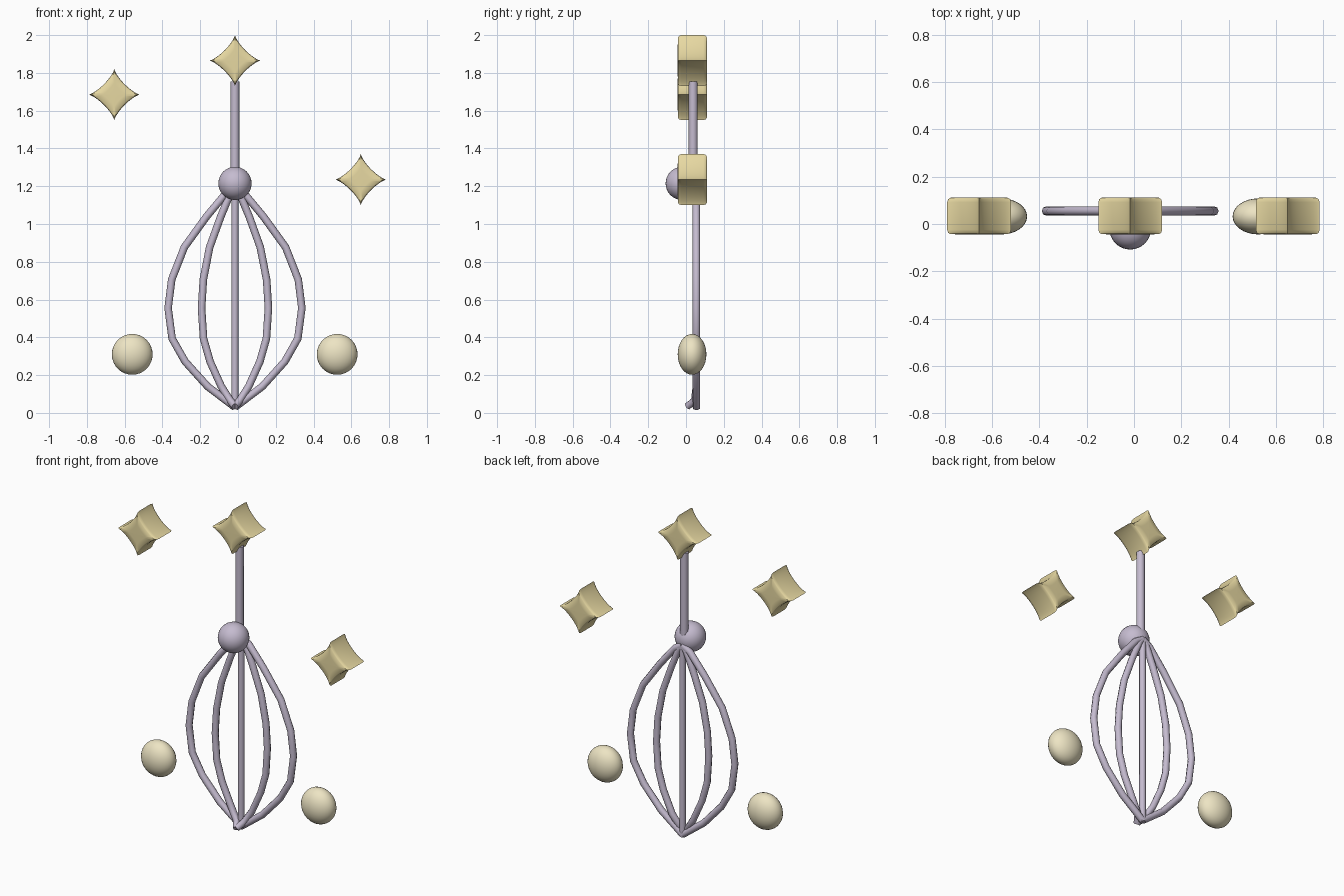
import bpy, bmesh, math

if "Cube" in bpy.data.objects:
    bpy.data.objects.remove(bpy.data.objects["Cube"])

CX = -0.016   # whisk axis
WY = 0.055    # wire plane


def material(name, color):
    m = bpy.data.materials.new(name)
    m.diffuse_color = (*color, 1)
    m.use_nodes = True
    m.node_tree.nodes["Principled BSDF"].inputs["Base Color"].default_value = m.diffuse_color
    return m


LILAC = material("lilac", (0.56, 0.50, 0.63))
GOLD = material("gold", (0.80, 0.69, 0.36))
CREAM = material("cream", (0.85, 0.78, 0.55))


def ball(name, loc, scale, mat):
    bpy.ops.mesh.primitive_uv_sphere_add(segments=32, ring_count=16, radius=1, location=loc)
    o = bpy.context.object
    o.name = name
    o.scale = scale
    bpy.ops.object.transform_apply(location=False, rotation=False, scale=True)
    bpy.ops.object.shade_smooth()
    o.data.materials.append(mat)


def tube(name, points, radius):
    c = bpy.data.curves.new(name, 'CURVE')
    c.dimensions = '3D'
    c.bevel_depth = radius
    c.bevel_resolution = 2
    c.use_fill_caps = True
    s = c.splines.new('POLY')
    s.points.add(len(points) - 1)
    for p, co in zip(s.points, points):
        p.co = (*co, 1)
    c.materials.append(LILAC)
    bpy.context.collection.objects.link(bpy.data.objects.new(name, c))


def star(name, x, z, r=0.135, n=48):
    # Four-pointed concave outline stacked in y, with softened rims
    bm = bmesh.new()
    rings = []
    for s, y in [(0.5, -0.078), (0.9, -0.077), (0.97, -0.071), (1, -0.058),
                 (1, 0.058), (0.97, 0.071), (0.9, 0.077), (0.5, 0.078)]:
        ring = []
        for i in range(n):
            a = 2 * math.pi * i / n
            c, d = math.cos(a), math.sin(a)
            ring.append(bm.verts.new((s * r * math.copysign(abs(c) ** 2.6, c), y,
                                      s * r * math.copysign(abs(d) ** 2.6, d))))
        rings.append(ring)
    for a, b in zip(rings, rings[1:]):
        for i in range(n):
            j = (i + 1) % n
            bm.faces.new((a[i], a[j], b[j], b[i]))
    for ring, y in ((rings[0], -0.078), (rings[-1], 0.078)):
        mid = bm.verts.new((0, y, 0))
        for i in range(n):
            bm.faces.new((ring[i], ring[(i + 1) % n], mid))
    bmesh.ops.recalc_face_normals(bm, faces=bm.faces)
    me = bpy.data.meshes.new(name)
    bm.to_mesh(me)
    bm.free()
    me.materials.append(GOLD)
    o = bpy.data.objects.new(name, me)
    bpy.context.collection.objects.link(o)
    o.location = (x, 0.034, z)
    bpy.ops.object.select_all(action='DESELECT')
    bpy.context.view_layer.objects.active = o
    o.select_set(True)
    bpy.ops.object.shade_smooth_by_angle(angle=math.radians(50))


# Whisk wires: (sideways offset, height)
profile = [(0, 1.19), (0.05, 1.16), (0.15, 1.04), (0.268, 0.877), (0.335, 0.706),
           (0.354, 0.555), (0.333, 0.394), (0.264, 0.272), (0.145, 0.14), (0, 0.03)]
for side, label in ((-1, "left"), (1, "right")):
    for k, kind in ((1, "outer"), (0.5, "inner")):
        pts = [(CX + side * k * x, WY, z) for x, z in profile]
        if kind == "inner":
            # wire tips turn slightly forward at the bottom
            pts[-1] = (CX, 0.008, 0.035)
            pts.insert(-1, (CX + side * 0.025, WY - 0.01, 0.065))
        tube(f"{kind}_wire_{label}", pts, 0.02)
tube("centre_wire", [(CX, WY, 1.19), (CX, WY, 0.02)], 0.019)

# Handle and collar ball
tube("handle", [(CX, 0.038, 1.17), (CX, 0.038, 1.755)], 0.024)
ball("collar_ball", (CX, -0.02, 1.215), (0.088,) * 3, LILAC)

# Flattened balls at the sides
ball("left_ball", (-0.56, 0.032, 0.31), (0.108, 0.076, 0.108), CREAM)
ball("right_ball", (0.525, 0.032, 0.31), (0.108, 0.076, 0.108), CREAM)

# Stars
star("top_star", CX, 1.865)
star("left_star", -0.655, 1.685)
star("right_star", 0.65, 1.235)
